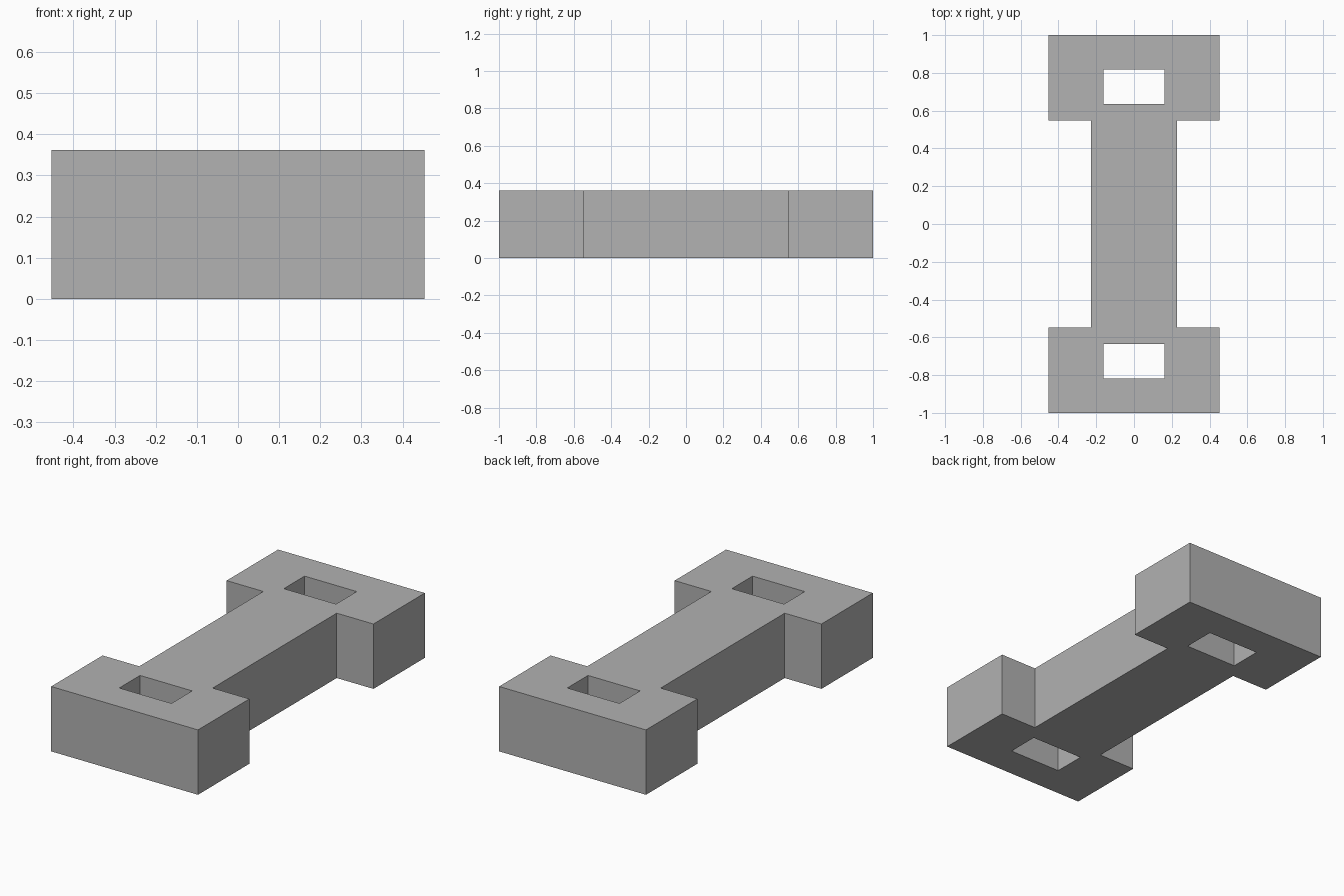
import bpy
import bmesh

cube = bpy.data.objects.get("Cube")
if cube:
    bpy.data.objects.remove(cube, do_unlink=True)

HEIGHT = 0.362
END_W, BAR_W, SLOT_W = 0.453, 0.2265, 0.161   # half widths
END_Y, BAR_Y = 1.0, 0.547                     # outer and inner edge of the end blocks
SLOT_Y = (0.634, 0.817)

grey = bpy.data.materials.new("plain grey")
grey.use_nodes = True
colour = (0.445, 0.445, 0.445, 1)
grey.diffuse_color = colour
grey.node_tree.nodes["Principled BSDF"].inputs["Base Color"].default_value = colour

bm = bmesh.new()


def add_loop(points):
    verts = [bm.verts.new((x, y, 0)) for x, y in points]
    return [bm.edges.new((a, b)) for a, b in zip(verts, verts[1:] + verts[:1])]


# I-shaped outline: one quarter mirrored to the other three
quarter = [(BAR_W, BAR_Y), (END_W, BAR_Y), (END_W, END_Y)]
right_half = [(x, -y) for x, y in reversed(quarter)] + quarter
edges = add_loop(right_half + [(-x, y) for x, y in reversed(right_half)])

# Rectangular slot through each end block
for side in (-1, 1):
    low, high = (side * y for y in SLOT_Y)
    edges += add_loop([(-SLOT_W, low), (SLOT_W, low), (SLOT_W, high), (-SLOT_W, high)])

# Fill around the slots, then raise to full height
bmesh.ops.triangle_fill(bm, edges=edges, use_beauty=True, normal=(0, 0, 1))
raised = bmesh.ops.extrude_face_region(bm, geom=bm.faces[:], use_keep_orig=True)
bmesh.ops.translate(bm, vec=(0, 0, HEIGHT),
                    verts=[g for g in raised["geom"] if isinstance(g, bmesh.types.BMVert)])
bmesh.ops.recalc_face_normals(bm, faces=bm.faces[:])
bmesh.ops.dissolve_limit(bm, angle_limit=0.01, verts=bm.verts[:], edges=bm.edges[:])

mesh = bpy.data.meshes.new("slotted_link_bar")
bm.to_mesh(mesh)
bm.free()
mesh.materials.append(grey)
bar = bpy.data.objects.new("slotted_link_bar", mesh)
bpy.context.collection.objects.link(bar)
